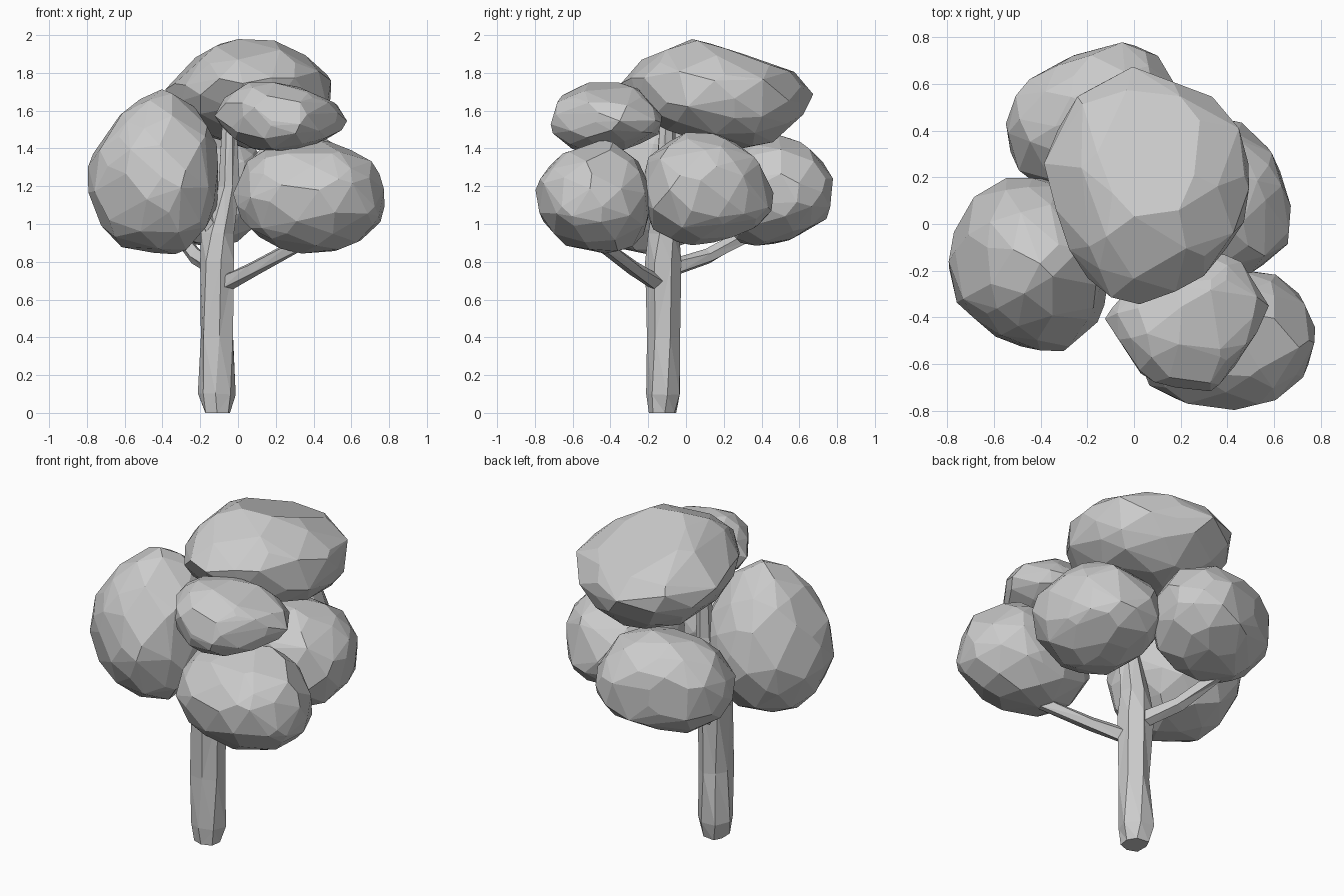
import bpy, bmesh, math, random
from mathutils import Vector

cube = bpy.data.objects.get("Cube")
if cube:
    bpy.data.objects.remove(cube, do_unlink=True)

# One plain grey for the whole tree
GREY = (0.6, 0.6, 0.6, 1)
grey = bpy.data.materials.new("plain grey")
grey.use_nodes = True
grey.diffuse_color = GREY
grey.node_tree.nodes["Principled BSDF"].inputs["Base Color"].default_value = GREY


def finish(bm, name):
    bmesh.ops.recalc_face_normals(bm, faces=bm.faces)
    mesh = bpy.data.meshes.new(name)
    bm.to_mesh(mesh)
    bm.free()
    mesh.materials.append(grey)
    obj = bpy.data.objects.new(name, mesh)
    bpy.context.collection.objects.link(obj)
    return obj


def gauge(outline, centre, direction):
    """How far a step reaches towards a convex outline (1 = on the outline)."""
    reach = 0
    for i, p in enumerate(outline):
        a, b = Vector(outline[i - 1]), Vector(p)
        normal = Vector((b.y - a.y, a.x - b.x))
        reach = max(reach, normal.dot(direction) / normal.dot(a - centre))
    return reach


def foliage(name, seed, front, side, top, count=75):
    """Faceted clump rounded to fit its front (x, z), side (y, z) and top (x, y)
    outlines, all listed clockwise from the lowest first coordinate."""
    rng = random.Random(seed)
    spans = [[p[0] for p in front], [p[0] for p in side], [p[1] for p in front]]
    centre = Vector([(min(s) + max(s)) / 2 for s in spans])
    half = Vector([(max(s) - min(s)) / 2 for s in spans])
    bm = bmesh.new()
    for i in range(count):
        z = 1 - (2 * i + 1) / count
        a = i * math.pi * (3 - math.sqrt(5))
        r = math.sqrt(1 - z * z)
        n = Vector((r * math.cos(a), r * math.sin(a), z))
        n = (n + Vector([rng.uniform(-0.15, 0.15) for _ in range(3)])).normalized()
        n = n * half
        # outline order is clockwise, so outward normals point left of travel
        g = [gauge(line[::-1], Vector((centre[j], centre[k])), Vector((n[j], n[k])))
             for line, j, k in ((front, 0, 2), (side, 1, 2), (top, 0, 1))]
        g.append(math.sqrt(sum(v * v for v in g) / 2))
        bm.verts.new(centre + n * (1.025 / max(g)))
    bmesh.ops.convex_hull(bm, input=bm.verts)
    loose = [v for v in bm.verts if not v.link_faces]
    bmesh.ops.delete(bm, geom=loose, context='VERTS')
    # merge nearly flat neighbours into larger facets
    bmesh.ops.dissolve_limit(bm, angle_limit=math.radians(6),
                             verts=bm.verts, edges=bm.edges)
    return finish(bm, name)


def limb(name, path, radii, sides, seed, rough=0.12):
    """Rough faceted tube along a path."""
    rng = random.Random(seed)
    path = [Vector(p) for p in path]
    turn = (path[-1] - path[0]).to_track_quat('Z', 'Y')
    bm = bmesh.new()
    rings = []
    for j, (c, r) in enumerate(zip(path, radii)):
        ring = []
        for i in range(sides):
            a = math.tau * (i + 0.12 * j + rng.uniform(-rough, rough)) / sides
            s = r * rng.uniform(1 - rough, 1 + rough)
            p = c + turn @ Vector((s * math.cos(a), s * math.sin(a), 0))
            p.z = p.z if c.z else 0
            ring.append(bm.verts.new(p))
        rings.append(ring)
    for a, b in zip(rings, rings[1:]):
        for i in range(sides):
            k = (i + 1) % sides
            bm.faces.new((a[i], a[k], b[k], b[i]))
    bm.faces.new(rings[0][::-1])
    bm.faces.new(rings[-1])
    bmesh.ops.triangulate(bm, faces=bm.faces)
    return finish(bm, name)


# Foliage clumps
foliage("top_foliage", 3,
        front=[(-.38, 1.72), (-.2, 1.92), (-.1, 1.97), (.17, 2), (.35, 1.91), (.49, 1.78),
               (.48, 1.6), (.35, 1.46), (.1, 1.39), (-.25, 1.5)],
        side=[(-.34, 1.75), (-.18, 1.91), (0, 2), (.2, 1.93), (.5, 1.85), (.65, 1.77),
              (.69, 1.67), (.59, 1.53), (.45, 1.41), (.25, 1.39), (-.15, 1.52)],
        top=[(-.39, .26), (-.37, .41), (-.25, .54), (-.08, .69), (.45, .49), (.48, .41),
             (.49, 0), (.28, -.24), (-.04, -.36), (-.12, -.34), (-.23, -.22)])
foliage("front_upper_foliage", 5,
        front=[(-.13, 1.55), (-.06, 1.7), (.07, 1.77), (.33, 1.72), (.55, 1.62),
               (.58, 1.53), (.49, 1.45), (.28, 1.37), (.04, 1.4)],
        side=[(-.73, 1.62), (-.6, 1.73), (-.46, 1.77), (-.27, 1.74), (-.13, 1.57),
              (-.11, 1.48), (-.35, 1.39), (-.62, 1.37), (-.71, 1.45)],
        top=[(-.12, -.4), (.02, -.24), (.2, -.15), (.38, -.11), (.5, -.16), (.58, -.37),
             (.43, -.6), (.32, -.73), (.05, -.66)])
foliage("front_left_foliage", 8,
        front=[(-.02, 1.15), (.03, 1.32), (.1, 1.39), (.5, 1.45), (.72, 1.33), (.8, 1.06),
               (.68, .92), (.43, .83), (.24, .87), (.04, .98)],
        side=[(-.8, 1.2), (-.67, 1.36), (-.42, 1.45), (-.25, 1.32), (-.18, 1.15),
              (-.22, .9), (-.35, .83), (-.62, .88), (-.76, 1.02)],
        top=[(-.02, -.45), (.07, -.27), (.3, -.17), (.6, -.2), (.72, -.3), (.8, -.55),
             (.62, -.77), (.53, -.8), (.25, -.77), (.07, -.7)])
foliage("right_foliage", 11,
        front=[(-.8, 1.2), (-.78, 1.34), (-.62, 1.57), (-.52, 1.65), (-.39, 1.71),
               (-.2, 1.63), (-.12, 1.42), (-.1, 1.05), (-.15, .92), (-.28, .83),
               (-.64, .89), (-.73, 1)],
        side=[(-.56, 1.15), (-.5, 1.4), (-.35, 1.62), (-.18, 1.71), (.02, 1.62),
              (.17, 1.4), (.21, 1.15), (.1, .94), (-.15, .83), (-.4, .87)],
        top=[(-.8, -.1), (-.75, .06), (-.58, .19), (-.4, .21), (-.2, .1), (-.1, -.12),
             (-.11, -.38), (-.27, -.56), (-.56, -.5), (-.77, -.32)])
foliage("left_foliage", 14,
        front=[(0, 1.15), (.05, 1.35), (.2, 1.47), (.33, 1.5), (.52, 1.42), (.65, 1.3),
               (.69, 1.15), (.62, 1), (.45, .9), (.25, .88), (.07, .95)],
        side=[(-.23, 1.2), (-.2, 1.38), (0, 1.5), (.2, 1.46), (.35, 1.37), (.46, 1.18),
              (.47, 1.1), (.4, 1), (.2, .92), (0, .88), (-.2, .95)],
        top=[(0, .08), (.04, .3), (.2, .45), (.4, .47), (.49, .42), (.6, .28), (.66, .1),
             (.69, -.07), (.64, -.2), (.35, -.23), (.1, -.15)])
foliage("back_foliage", 17,
        front=[(-.56, 1.18), (-.48, 1.36), (-.25, 1.47), (-.03, 1.46), (.12, 1.37),
               (.21, 1.17), (.12, .96), (-.1, .87), (-.3, .88), (-.5, 1)],
        side=[(.12, 1.15), (.2, 1.35), (.4, 1.46), (.53, 1.48), (.75, 1.32), (.8, 1.12),
              (.75, 1.03), (.45, .87), (.2, .91)],
        top=[(-.56, .28), (-.53, .5), (-.47, .6), (-.27, .71), (-.04, .8), (.08, .76),
             (.16, .67), (.21, .5), (.1, .26), (-.1, .15), (-.35, .14), (-.52, .21)])

# Trunk and branches
limb("trunk",
     [(-.11, -.125, 0), (-.115, -.125, .1), (-.115, -.125, .4), (-.115, -.125, .8),
      (-.1, -.12, .95), (-.05, -.11, 1.2), (-.05, -.1, 1.55)],
     [.075, .097, .09, .094, .088, .055, .04], 7, 2)
limb("right_fork", [(-.13, -.12, .74), (-.13, -.13, .98), (-.28, -.14, 1.2)],
     [.065, .06, .05], 5, 4)
limb("front_left_branch", [(-.08, -.14, .68), (.08, -.27, .76), (.32, -.44, .89)],
     [.046, .042, .038], 5, 6)
limb("back_branch", [(-.12, -.06, .77), (-.22, .12, .83), (-.32, .34, .95)],
     [.046, .042, .038], 5, 9)
